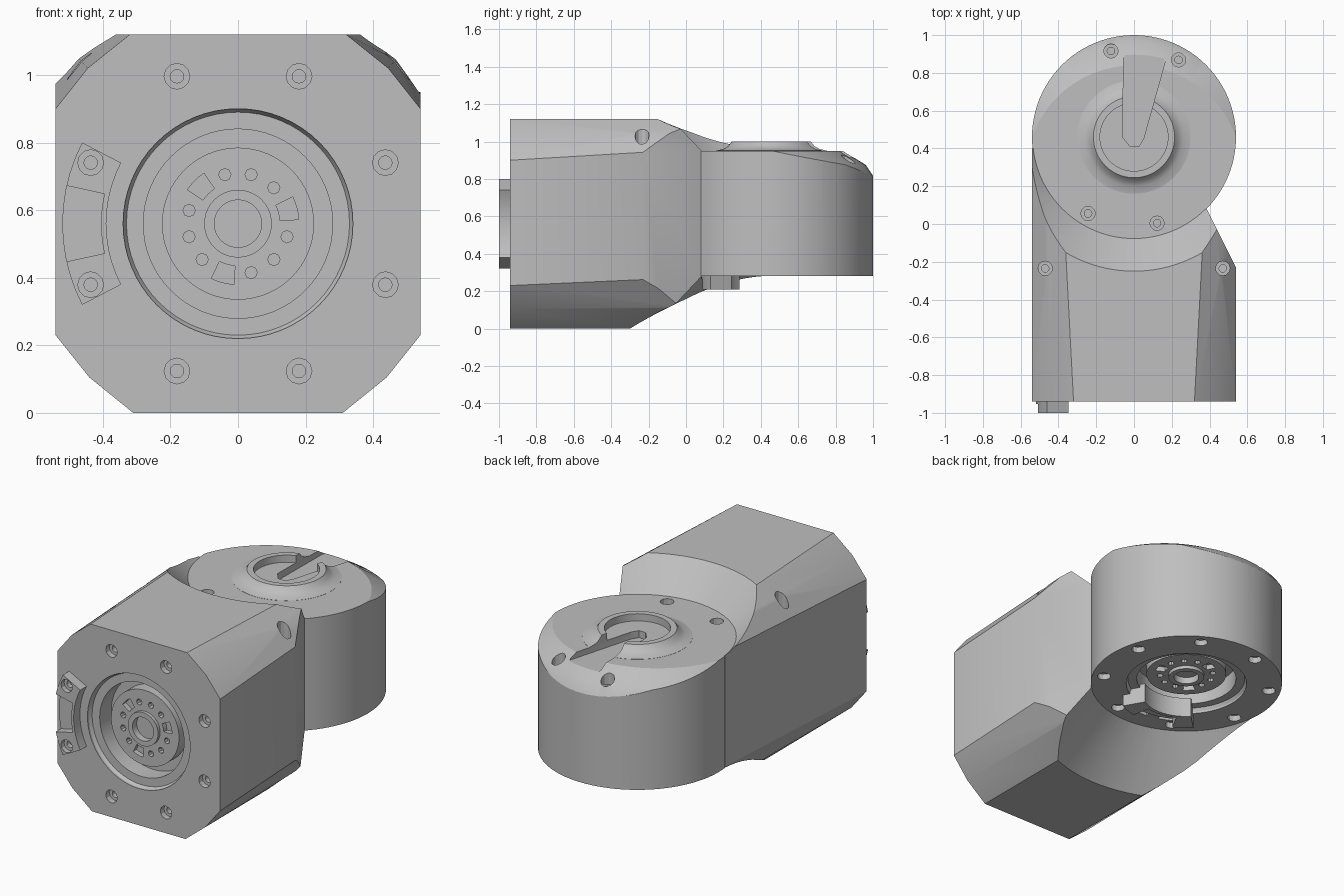
import bpy, bmesh, math
from mathutils import Matrix, Vector

if "Cube" in bpy.data.objects:
    bpy.data.objects.remove(bpy.data.objects["Cube"])

grey = bpy.data.materials.new("light_grey")
grey.use_nodes = True
grey.diffuse_color = (0.52, 0.52, 0.52, 1)
grey.node_tree.nodes["Principled BSDF"].inputs["Base Color"].default_value = (0.52, 0.52, 0.52, 1)

# Local frames: +z is outward on each mounting face
DRUM = Matrix.Translation((0, 0.46, 0))
FRONT = Matrix.Translation((0, -0.94, 0.56)) @ Matrix.Rotation(math.pi / 2, 4, 'X')
BOTTOM = Matrix.Translation((0, 0.46, 0.28)) @ Matrix.Rotation(math.pi, 4, 'X')


def finish(name, bm, matrix):
    bmesh.ops.transform(bm, matrix=matrix, verts=bm.verts)
    bmesh.ops.recalc_face_normals(bm, faces=bm.faces)
    mesh = bpy.data.meshes.new(name)
    bm.to_mesh(mesh)
    bm.free()
    mesh.materials.append(grey)
    ob = bpy.data.objects.new(name, mesh)
    bpy.context.collection.objects.link(ob)
    return ob


def lathe(name, profile, matrix=Matrix(), steps=64):
    """Solid of revolution about local z from (radius, height) points."""
    bm = bmesh.new()
    vs = [bm.verts.new((r, 0, h)) for r, h in profile]
    es = [bm.edges.new(p) for p in zip(vs, vs[1:])]
    bmesh.ops.spin(bm, geom=vs + es, cent=(0, 0, 0), axis=(0, 0, 1),
                   angle=math.tau, steps=steps)
    bmesh.ops.remove_doubles(bm, verts=bm.verts, dist=0.0003)
    return finish(name, bm, matrix)


def loft(name, lower, upper, matrix=Matrix()):
    """Closed solid between two matching loops."""
    bm = bmesh.new()
    a = [bm.verts.new(p) for p in lower]
    b = [bm.verts.new(p) for p in upper]
    bm.faces.new(a)
    bm.faces.new(b)
    for i in range(len(a)):
        j = (i + 1) % len(a)
        bm.faces.new((a[i], a[j], b[j], b[i]))
    return finish(name, bm, matrix)


def prism(name, pts, z0, z1, matrix=Matrix()):
    return loft(name, [(x, y, z0) for x, y in pts], [(x, y, z1) for x, y in pts], matrix)


def polar(r, degrees):
    t = math.radians(degrees)
    return r * math.cos(t), r * math.sin(t)


def sector(r0, r1, mid, half, n=10):
    angles = [mid - half + 2 * half * i / n for i in range(n + 1)]
    return [polar(r1, a) for a in angles] + [polar(r0, a) for a in reversed(angles)]


def combine(target, tool, op='DIFFERENCE'):
    mod = target.modifiers.new("shape", 'BOOLEAN')
    mod.operation, mod.object, mod.solver = op, tool, 'EXACT'
    bpy.context.view_layer.objects.active = target
    bpy.ops.object.modifier_apply(modifier=mod.name)
    bpy.data.objects.remove(tool)


def screw_hole(target, matrix, x, y, seat):
    """Counterbored hole whose floor lies at the given local height."""
    profile = [(0, seat + 0.2), (0.038, seat + 0.2), (0.038, seat),
               (0.02, seat), (0.02, seat - 0.03), (0, seat - 0.03)]
    combine(target, lathe("hole", profile, matrix @ Matrix.Translation((x, y, 0)), 12))


# Main housing: chamfered section that swells slightly to the rear
def section(y, half):
    return [(x, y, z) for x, z in half] + [(-x, y, z) for x, z in reversed(half)]


body = loft("actuator_housing",
            section(-0.94, [(0.31, 0), (0.44, 0.105), (0.54, 0.23),
                            (0.54, 0.9), (0.445, 1.02), (0.32, 1.12)]),
            section(0.4, [(0.31, 0), (0.44, 0.12), (0.54, 0.29),
                          (0.54, 0.98), (0.48, 1.06), (0.39, 1.12)]))
# Angled flank towards the drum on one side
combine(body, prism("flank", [(0.56, -0.27), (0.16, 0.53), (0.9, 0.53), (0.9, -0.27)], -0.2, 1.4))
# Conical transitions above and below the drum
combine(body, lathe("upper_cone", [(0, 0.948), (0.535, 0.948), (0.71, 1.12),
                                   (0.77, 1.18), (0, 1.18)], DRUM, 96))
combine(body, lathe("lower_cone", [(0, 0.282), (0.535, 0.282), (0.82, 0),
                                   (0.87, -0.05), (0, -0.05)], DRUM, 96))

# Drum with a crescent chamfer at the back
drum = lathe("drum", [(0, 0.28), (0.54, 0.28), (0.54, 0.95), (0, 0.95)], DRUM, 96)
combine(drum, lathe("crescent", [(0, 0.2), (1.2, 0.2), (0.745, 0.8), (0.695, 0.875),
                                 (0.574, 0.95), (0.5, 1.0), (0, 1.0)],
                    Matrix.Translation((0, 0.266, 0)), 96), 'INTERSECT')
combine(body, drum, 'UNION')

# Flared cap with a cup and a tapered slot
combine(body, lathe("cap", [(0, 0.9), (0.3, 0.9), (0.3, 0.951), (0.26, 0.96), (0.235, 0.975),
                            (0.215, 1.0), (0.18, 1.0), (0.18, 0.957), (0, 0.957)], DRUM), 'UNION')
combine(body, prism("slot", [(-0.06, 0.46), (-0.02, 0.41), (0.025, 0.41), (0.05, 0.45),
                             (0.165, 0.86), (0.145, 0.9), (-0.03, 0.92), (-0.055, 0.88)],
                    0.915, 1.1))

# Rotary interface on both mounting faces
INTERFACE = [(0, 0.05), (0.34, 0.05), (0.34, -0.012), (0.33, -0.03), (0.28, -0.03),
             (0.28, -0.14), (0.225, -0.14), (0.225, -0.06), (0.1, -0.06),
             (0.1, -0.04), (0.07, -0.04), (0.07, -0.08), (0, -0.08)]
for frame, turn in ((FRONT, 22.5), (BOTTOM, 30)):
    combine(body, lathe("interface", INTERFACE, frame))
    for k in range(12):
        a = 15 + 30 * k
        if k % 4 == 0:
            combine(body, prism("pocket", sector(0.125, 0.18, a, 11, 4), -0.09, -0.05, frame))
        else:
            x, y = polar(0.15, a)
            combine(body, lathe("pin_hole", [(0, -0.05), (0.018, -0.05), (0.018, -0.09), (0, -0.09)],
                                frame @ Matrix.Translation((x, y, 0)), 8))
    for k in range(8):
        screw_hole(body, frame, *polar(0.472, turn + 45 * k), -0.035)

# Cable pockets beside the lower connector
for a in (88, 118):
    combine(body, prism("cable_pocket", sector(0.385, 0.425, a, 10), -0.06, 0.05, BOTTOM))

# Screws on the drum top and the housing shoulders
for a, seat in ((60, 0.85), (105, 0.85), (239, 0.91), (285, 0.91)):
    screw_hole(body, DRUM, *polar(0.472, a), seat)
for x in (-0.47, 0.47):
    screw_hole(body, Matrix(), x, -0.235, 0.95)

# Curved connectors: two end blocks with a recessed middle
front = prism("front_connector", sector(0.39, 0.52, 180, 27.5), -0.01, 0.06, FRONT)
combine(front, prism("gap", sector(0.405, 0.7, 180, 12.5), 0.012, 0.2, FRONT))
for a in (157.5, 202.5):
    screw_hole(front, FRONT, *polar(0.472, a), 0.03)

bottom = prism("bottom_connector", sector(0.25, 0.38, 98, 38), -0.05, 0.07, BOTTOM)
combine(bottom, prism("gap", sector(0.27, 0.7, 98, 20), 0.015, 0.2, BOTTOM))

# Smooth curved surfaces, keep machined edges sharp
for ob in (body, front, bottom):
    bpy.ops.object.select_all(action='DESELECT')
    ob.select_set(True)
    bpy.context.view_layer.objects.active = ob
    bpy.ops.object.shade_smooth_by_angle(angle=math.radians(28))
